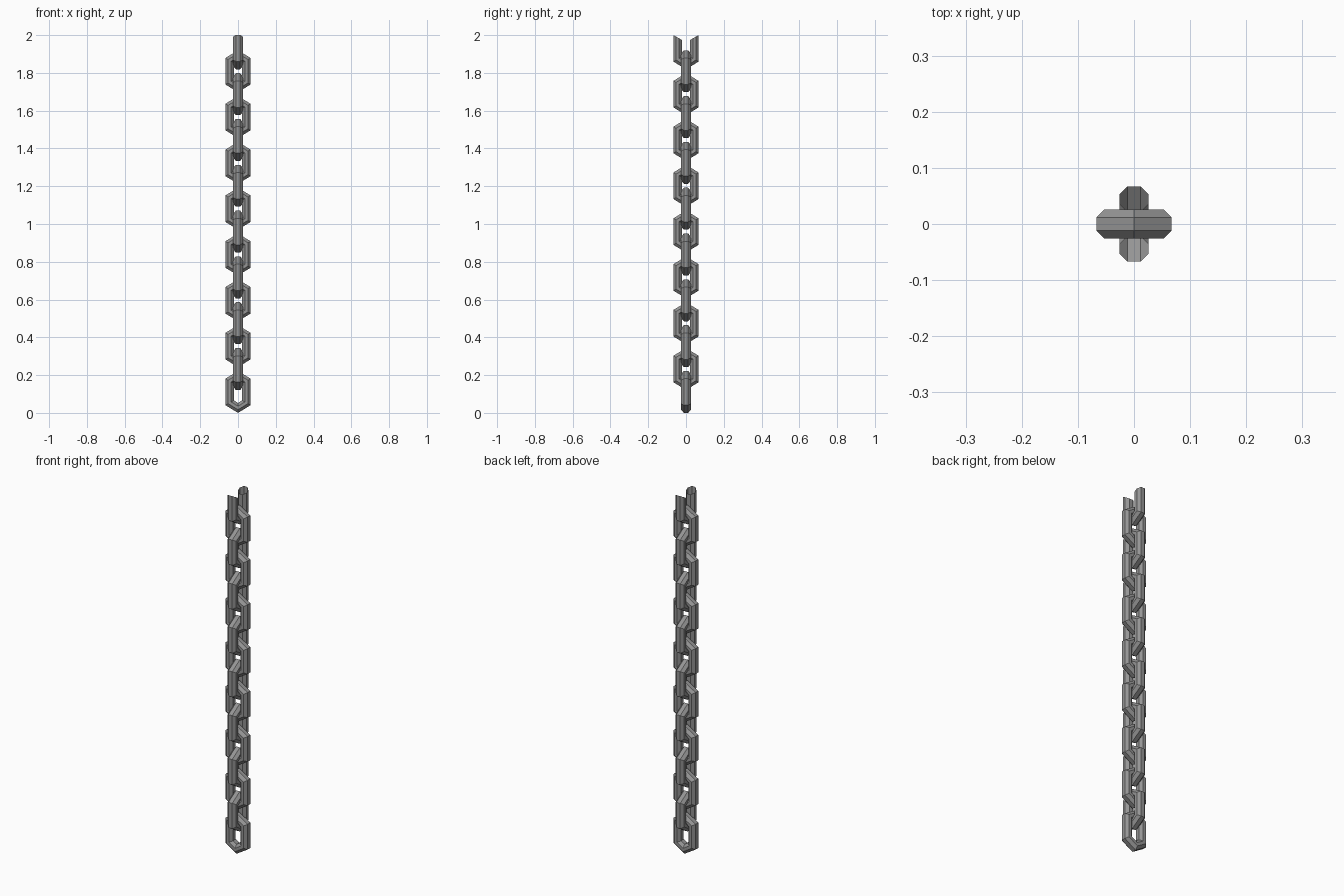
import bpy
import bmesh
import math

cube = bpy.data.objects.get("Cube")
if cube:
    bpy.data.objects.remove(cube, do_unlink=True)

# Link dimensions
HALF_WIDTH = 0.067      # outer half width
CORNER_Z = 0.07         # outer shoulder height from the link centre
TIP_Z = 0.111           # outer tip height from the link centre
BAR_DEPTH = 0.045       # bar thickness in the plane of the link
BAR_HALF = 0.026        # half of the bar thickness across the link
CHAMFER = 0.0145
LINKS = 16
PITCH = (2.0 - CORNER_Z - TIP_Z) / (LINKS - 1)

steel = bpy.data.materials.new("dark steel grey")
steel.use_nodes = True
GREY = (0.3, 0.3, 0.3, 1.0)
steel.diffuse_color = GREY
steel.node_tree.nodes["Principled BSDF"].inputs["Base Color"].default_value = GREY


def bar_section():
    """Eight-sided bar profile as (inset from outer edge, sideways offset)."""
    f = BAR_HALF - CHAMFER
    return [(0, -f), (0, f), (CHAMFER, BAR_HALF), (BAR_DEPTH - CHAMFER, BAR_HALF),
            (BAR_DEPTH, f), (BAR_DEPTH, -f),
            (BAR_DEPTH - CHAMFER, -BAR_HALF), (CHAMFER, -BAR_HALF)]


def link_outline(inset):
    """Six-cornered link outline, mitred inwards by the inset."""
    slope = math.atan2(TIP_Z - CORNER_Z, HALF_WIDTH)
    w = HALF_WIDTH - inset
    tip = TIP_Z - inset / math.cos(slope)
    corner = tip - w * math.tan(slope)
    return [(w, corner), (w, -corner), (0, -tip), (-w, -corner), (-w, corner), (0, tip)]


def link_mesh(name, closed=True):
    """Sweep the bar around the outline; an open link has no top arch."""
    bm = bmesh.new()
    rings = []
    count = 6 if closed else 5
    for i in range(count):
        ring = []
        for inset, side in bar_section():
            x, z = link_outline(inset)[i]
            ring.append(bm.verts.new((x, side, z)))
        rings.append(ring)
    for i in range(count if closed else count - 1):
        a, b = rings[i], rings[(i + 1) % count]
        for j in range(8):
            k = (j + 1) % 8
            bm.faces.new((a[j], a[k], b[k], b[j]))
    bmesh.ops.recalc_face_normals(bm, faces=bm.faces)
    mesh = bpy.data.meshes.new(name)
    bm.to_mesh(mesh)
    bm.free()
    mesh.materials.append(steel)
    return mesh


full_link = link_mesh("chain_link")
open_link = link_mesh("open_chain_link", closed=False)

# Stack the links, turning every second one by a quarter
for n in range(LINKS):
    top = n == LINKS - 1
    name = "open_top_link" if top else f"chain_link_{n + 1}"
    link = bpy.data.objects.new(name, open_link if top else full_link)
    link.location.z = TIP_Z + n * PITCH
    link.rotation_euler.z = math.pi / 2 * (n % 2)
    bpy.context.collection.objects.link(link)
